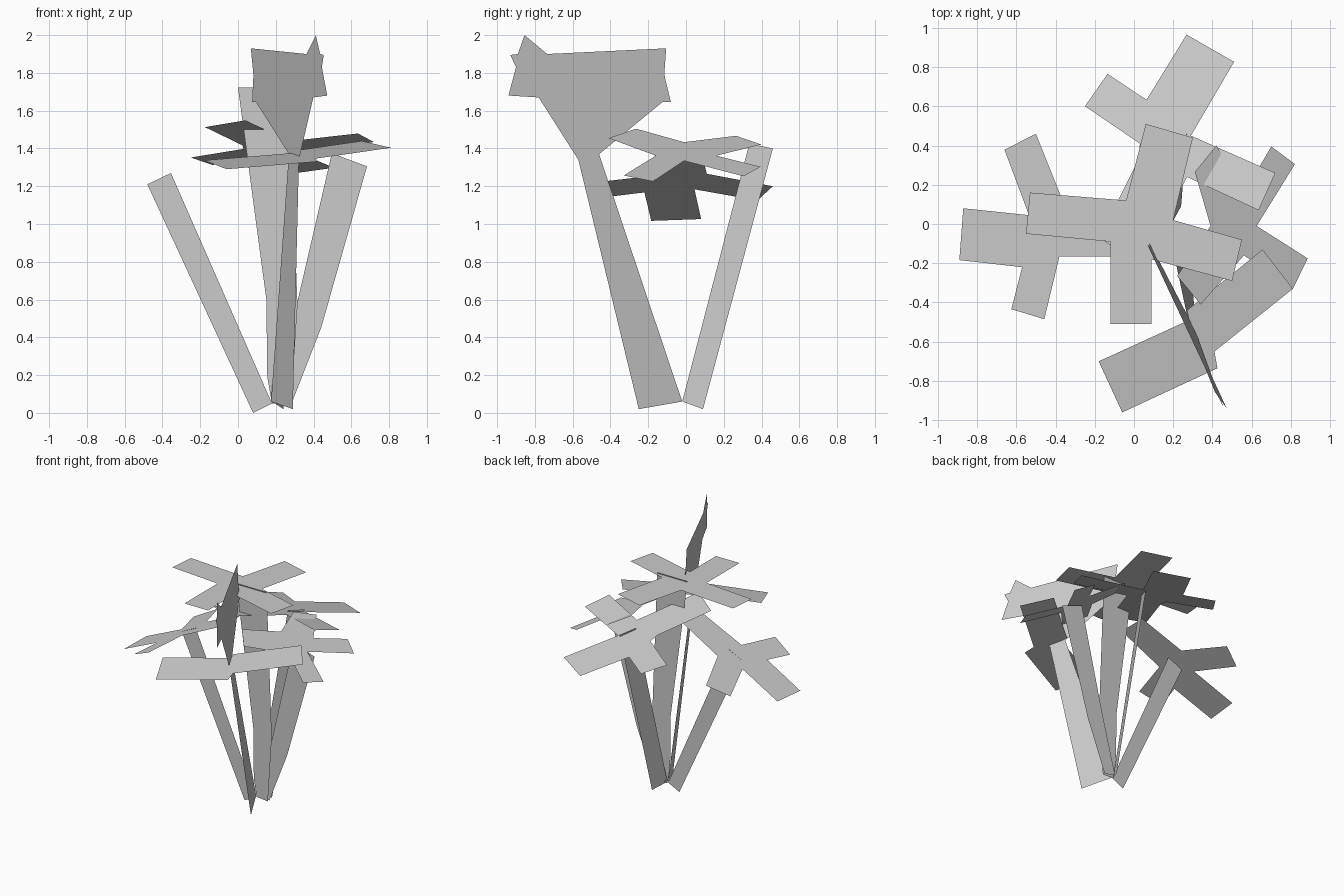
import bpy

cube = bpy.data.objects.get("Cube")
if cube:
    bpy.data.objects.remove(cube, do_unlink=True)

# One plain grey for everything
GREY = (0.6, 0.6, 0.6, 1.0)
mat = bpy.data.materials.new("light grey")
mat.use_nodes = True
mat.diffuse_color = GREY
mat.node_tree.nodes["Principled BSDF"].inputs["Base Color"].default_value = GREY


def sheet(name, points):
    """Single flat sheet from an outline of 3D points."""
    mesh = bpy.data.meshes.new(name)
    mesh.from_pydata(points, [], [list(range(len(points)))])
    mesh.materials.append(mat)
    mesh.update()
    obj = bpy.data.objects.new(name, mesh)
    bpy.context.collection.objects.link(obj)
    return obj


def head(name, outline, z0, slope_x=0.0, slope_y=0.0):
    """Petal cross given from above, lying on a tilted plane."""
    pts = [(x, y, z0 + slope_x * x + slope_y * y) for x, y in outline]
    if sum(a[0] * b[1] - b[0] * a[1] for a, b in zip(pts, pts[1:] + pts[:1])) < 0:
        pts.reverse()          # petals face upwards
    return sheet(name, pts)


def stem(name, outline, y):
    """Stem sheet given by x and z, standing across the depth axis."""
    return sheet(name, [(x, y, z) for x, z in outline])


def side_plane(y, z):
    """Point on the upright slanted plane of the front flower."""
    return (0.27 + 0.465 * (-0.46 - y) - 0.065 * (z - 1.36), y, z)


# Centre flower: tall, level petals
head("centre_petals", [
    (-0.53, 0.16), (-0.04, 0.12), (0.06, 0.51), (0.30, 0.44), (0.20, 0.02),
    (0.55, -0.08), (0.50, -0.29), (0.09, -0.18), (0.09, -0.51),
    (-0.12, -0.51), (-0.12, -0.09), (-0.55, -0.05)], 1.715)
stem("centre_stem", [
    (0.0, 1.722), (0.15, 0.60), (0.155, 0.19), (0.18, 0.05),
    (0.28, 0.04), (0.315, 0.57), (0.27, 1.722)], -0.02)

# Right-hand flower in the front view's left: leans to -x
head("right_petals", [
    (-0.87, 0.08), (-0.89, -0.184), (-0.57, -0.22), (-0.625, -0.434),
    (-0.457, -0.485), (-0.38, -0.165), (-0.02, -0.165), (-0.02, 0.07),
    (-0.36, 0.11), (-0.50, 0.46), (-0.66, 0.378), (-0.535, 0.045)],
    1.435, slope_x=0.47)
stem("right_stem", [
    (0.08, 0.0), (0.18, 0.05), (-0.355, 1.27), (-0.48, 1.21)], -0.03)

# Left flower: leans to +x
head("left_petals", [
    (0.70, 0.395), (0.82, 0.305), (0.625, -0.01), (0.885, -0.175),
    (0.81, -0.33), (0.56, -0.16), (0.34, -0.41), (0.22, -0.265),
    (0.39, -0.01), (0.31, 0.265), (0.42, 0.40), (0.56, 0.16)],
    1.597, slope_x=-0.42)
stem("left_stem", [
    (0.18, 0.06), (0.28, 0.04), (0.44, 0.45), (0.683, 1.305),
    (0.497, 1.375), (0.31, 0.57)], 0.0)

# Back flower: leans to +y
head("back_petals", [
    (-0.25, 0.60), (0.03, 0.41), (0.023, 0.33), (-0.175, -0.07), (0.04, -0.22),
    (0.27, 0.24), (0.635, 0.07), (0.72, 0.26), (0.29, 0.45),
    (0.51, 0.826), (0.268, 0.965), (0.064, 0.633), (-0.135, 0.765)],
    1.496, slope_y=-0.24)
sheet("back_stem", [
    (0.18, -0.02, 0.06), (0.24, 0.09, 0.02),
    (0.27, 0.46, 1.40), (0.21, 0.335, 1.425)])

# Front flower: two level petals, slanted stem and an upright fan of petals
head("front_petals", [
    (-0.18, -0.70), (-0.06, -0.96), (0.425, -0.735), (0.41, -0.65),
    (0.81, -0.33), (0.655, -0.13), (0.27, -0.44), (0.28, -0.49)],
    1.463, slope_y=0.18)
sheet("front_stem", [
    (0.175, -0.02, 0.06), (0.29, -0.25, 0.02),
    side_plane(-0.57, 1.34), side_plane(-0.46, 1.37)])
sheet("front_fan", [side_plane(y, z) for y, z in [
    (-0.57, 1.34), (-0.78, 1.67), (-0.94, 1.68), (-0.90, 1.83), (-0.93, 1.895),
    (-0.89, 1.90), (-0.855, 2.0), (-0.735, 1.90), (-0.105, 1.93),
    (-0.115, 1.79), (-0.08, 1.645), (-0.125, 1.645), (-0.46, 1.37)]])
